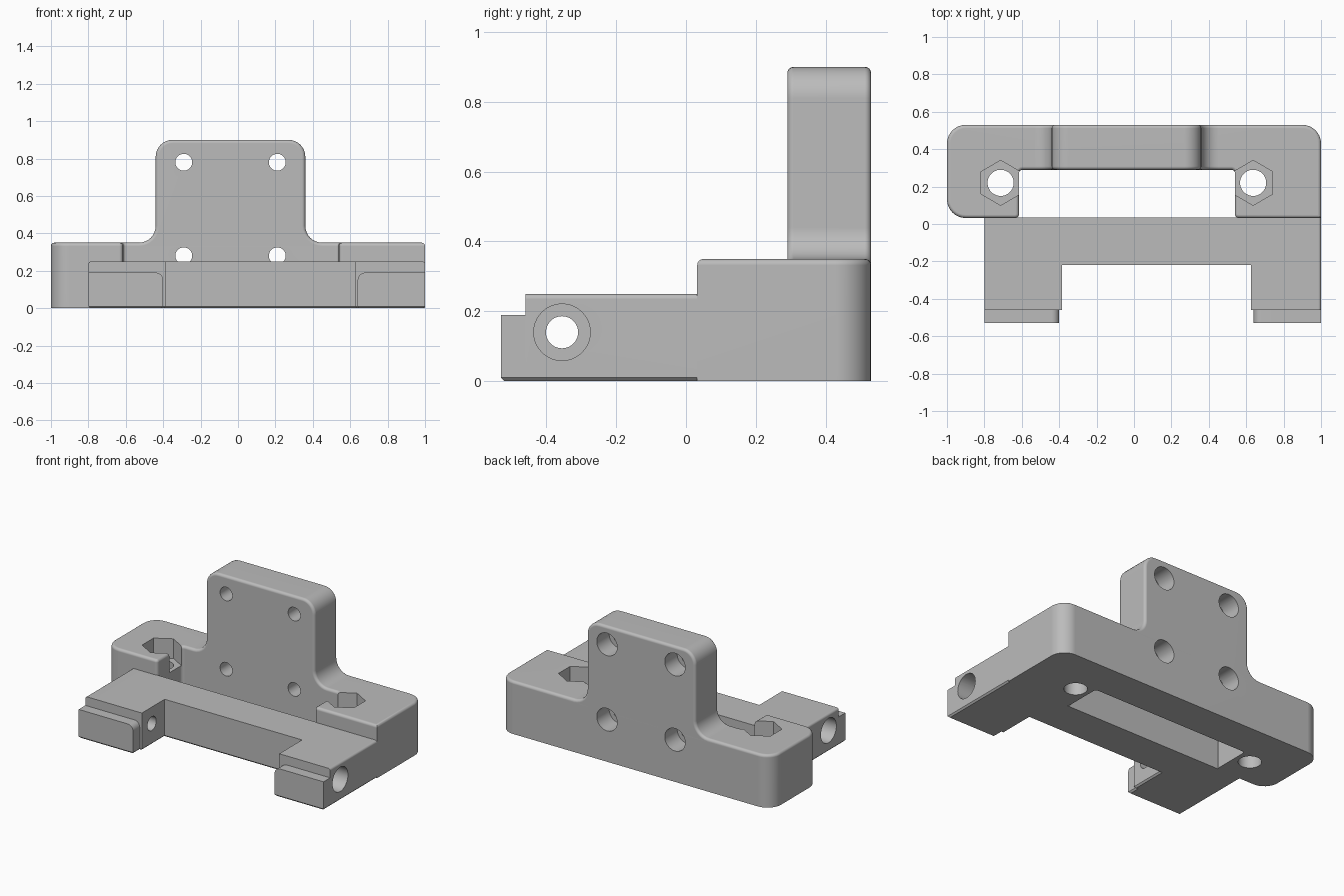
import bpy, bmesh, math
from mathutils import Vector, Matrix

if "Cube" in bpy.data.objects:
    bpy.data.objects.remove(bpy.data.objects["Cube"], do_unlink=True)

grey = bpy.data.materials.new("matte_grey")
grey.use_nodes = True
COLOUR = (0.5, 0.5, 0.5, 1)
grey.diffuse_color = COLOUR
grey.node_tree.nodes["Principled BSDF"].inputs["Base Color"].default_value = COLOUR


def rounded(corners, steps=8):
    """Turn (u, v, radius) corners into an outline with arcs."""
    out = []
    for i, (u, v, r) in enumerate(corners):
        p = Vector((u, v))
        if r == 0:
            out.append(p)
            continue
        a = (Vector(corners[i - 1][:2]) - p).normalized()
        b = (Vector(corners[(i + 1) % len(corners)][:2]) - p).normalized()
        centre = p + (a + b) * r          # corners are all square
        for k in range(steps + 1):
            t = k / steps * math.pi / 2
            out.append(centre - b * r * math.cos(t) - a * r * math.sin(t))
    return out


def prism(name, outline, low, high, upright=False):
    """Extrude an outline along z, or along y when upright."""
    bm = bmesh.new()
    place = (lambda p, d: (p.x, d, p.y)) if upright else (lambda p, d: (p.x, p.y, d))
    face = bm.faces.new([bm.verts.new(place(p, low)) for p in outline])
    grown = bmesh.ops.extrude_face_region(bm, geom=[face])["geom"]
    shift = Vector((0, high - low, 0)) if upright else Vector((0, 0, high - low))
    bmesh.ops.translate(bm, vec=shift, verts=[g for g in grown if isinstance(g, bmesh.types.BMVert)])
    bmesh.ops.recalc_face_normals(bm, faces=bm.faces)
    return finish(name, bm)


def finish(name, bm):
    mesh = bpy.data.meshes.new(name)
    bm.to_mesh(mesh)
    bm.free()
    mesh.materials.append(grey)
    ob = bpy.data.objects.new(name, mesh)
    bpy.context.collection.objects.link(ob)
    return ob


def soften(ob, rule, width, segments):
    """Bevel the edges whose two ends satisfy the rule."""
    bm = bmesh.new()
    bm.from_mesh(ob.data)
    edges = [e for e in bm.edges if rule(e.verts[0].co, e.verts[1].co)]
    bmesh.ops.bevel(bm, geom=edges, offset=width, offset_type='OFFSET', segments=segments,
                    profile=0.5, affect='EDGES', clamp_overlap=True)
    bmesh.ops.recalc_face_normals(bm, faces=bm.faces)
    bm.to_mesh(ob.data)
    bm.free()


def drill(name, axis, centre, radius, length, sides=40):
    """Cylinder cutter along an axis."""
    bm = bmesh.new()
    bmesh.ops.create_cone(bm, cap_ends=True, segments=sides, radius1=radius, radius2=radius, depth=length)
    turn = {'X': Matrix.Rotation(math.pi / 2, 4, 'Y'),
            'Y': Matrix.Rotation(math.pi / 2, 4, 'X'),
            'Z': Matrix.Identity(4)}[axis]
    bmesh.ops.transform(bm, matrix=Matrix.Translation(centre) @ turn, verts=bm.verts)
    ob = finish(name, bm)
    ob.hide_render = True
    return ob


def near(a, b):
    return abs(a - b) < 1e-4


# Rear block: U-shaped footprint with a softened top rim
rear_block = prism("rear_block", rounded([
    (-1, 0.032, 0.1), (-0.615, 0.032, 0.02), (-0.615, 0.29, 0.02), (0.54, 0.29, 0.02),
    (0.54, 0.032, 0.02), (1, 0.032, 0), (1, 0.53, 0.1), (-1, 0.53, 0.1)]), 0, 0.35)
soften(rear_block, lambda a, b: near(a.z, 0.35) and near(b.z, 0.35), 0.018, 4)

# Upright plate with rounded shoulders and flared foot
upright_plate = prism("upright_plate", rounded([
    (-0.55, 0.3, 0), (-0.55, 0.35, 0), (-0.44, 0.35, 0.09), (-0.44, 0.9, 0.09),
    (0.36, 0.9, 0.09), (0.36, 0.35, 0.09), (0.47, 0.35, 0), (0.47, 0.3, 0)]), 0.29, 0.53, True)
soften(upright_plate, lambda a, b: near(a.y, b.y) and min(a.z, b.z) > 0.34, 0.018, 4)

# Front base with two arms
front_base = prism("front_base", rounded([
    (-0.8, 0.036, 0), (-0.8, -0.46, 0), (-0.385, -0.46, 0), (-0.385, -0.22, 0),
    (0.625, -0.22, 0), (0.625, -0.46, 0), (1, -0.46, 0), (1, 0.036, 0)]), 0, 0.25)
soften(front_base, lambda a, b: near(a.z, 0) and near(b.z, 0) and min(a.y, b.y) < 0, 0.01, 1)
soften(front_base, lambda a, b: near(a.z, 0.25) and near(b.z, 0.25) and near(a.x, b.x)
       and (near(a.x, -0.8) or near(a.x, 1)), 0.015, 4)

# Low lips at the arm tips
for side, outer, inner in (("right", -0.8, -0.4), ("left", 1, 0.64)):
    lip = prism(side + "_lip", rounded([
        (outer, 0, 0), (inner, 0, 0), (inner, 0.19, 0.04), (outer, 0.19, 0)]), -0.53, -0.45, True)
    soften(lip, lambda a, b: near(a.z, 0) and near(b.z, 0) and min(a.y, b.y) < -0.5, 0.01, 1)

# Plate screw holes, counterbored from the back
plate_cuts = []
for x in (-0.29, 0.21):
    for z in (0.28, 0.78):
        plate_cuts.append(drill("plate_hole", 'Y', (x, 0.41, z), 0.045, 0.5))
        plate_cuts.append(drill("plate_counterbore", 'Y', (x, 0.52, z), 0.075, 0.24))

# Vertical bolt holes with hexagonal nut pockets
bolt_cuts = []
for x in (-0.713, 0.637):
    bolt_cuts.append(drill("bolt_hole", 'Z', (x, 0.22, 0.2), 0.07, 1))
    bolt_cuts.append(drill("nut_pocket", 'Z', (x, 0.22, 0.37), 0.12, 0.3, 6))

# Cross holes through the arms, counterbored from outside
arm_cuts = [drill("cross_hole", 'X', (0, -0.355, 0.14), 0.046, 3)]
for x in (-0.8, 1):
    arm_cuts.append(drill("cross_counterbore", 'X', (x, -0.355, 0.14), 0.081, 0.5))


def cut(ob, cutters):
    """Apply the cutters to a part."""
    for c in cutters:
        m = ob.modifiers.new("cut", 'BOOLEAN')
        m.operation = 'DIFFERENCE'
        m.solver = 'EXACT'
        m.object = c
    bpy.context.view_layer.update()
    graph = bpy.context.evaluated_depsgraph_get()
    mesh = bpy.data.meshes.new_from_object(ob.evaluated_get(graph))
    ob.modifiers.clear()
    ob.data = mesh


cut(rear_block, plate_cuts + bolt_cuts)
cut(upright_plate, plate_cuts)
cut(front_base, arm_cuts)
for c in plate_cuts + bolt_cuts + arm_cuts:
    bpy.data.objects.remove(c, do_unlink=True)

# Smooth the rounds, keep the edges sharp
parts = [rear_block, upright_plate, front_base,
         bpy.data.objects["right_lip"], bpy.data.objects["left_lip"]]
for ob in bpy.context.view_layer.objects:
    ob.select_set(ob in parts)
bpy.context.view_layer.objects.active = rear_block
bpy.ops.object.shade_smooth_by_angle(angle=math.radians(32))
for ob in parts:
    weighted = ob.modifiers.new("weighted_normals", 'WEIGHTED_NORMAL')
    weighted.keep_sharp = True
